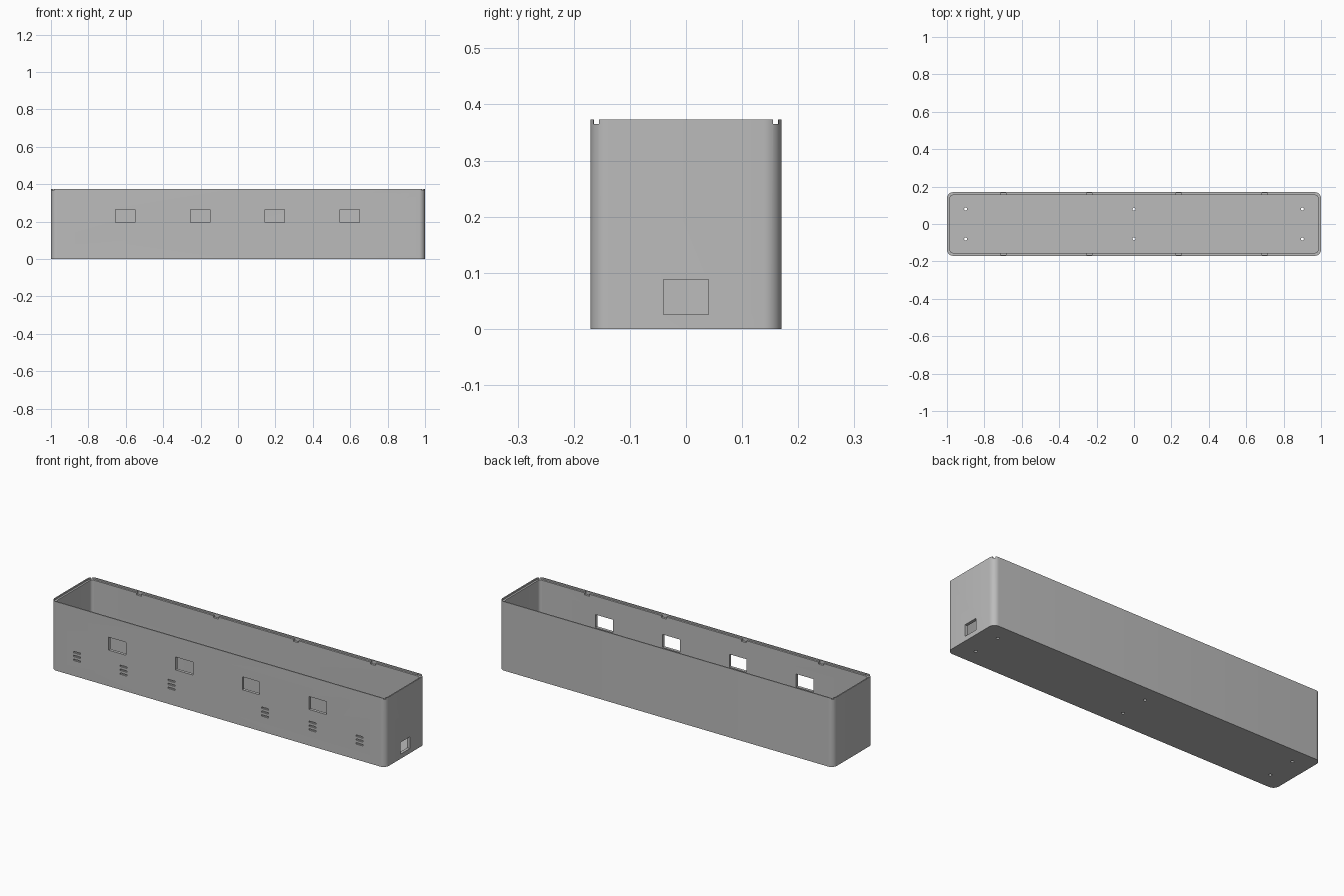
import bpy, bmesh, math
from mathutils import Matrix, Vector

if "Cube" in bpy.data.objects:
    bpy.data.objects.remove(bpy.data.objects["Cube"])

HX, HY, TOP = 1.0, 0.17, 0.373
WALL, LIP, RIM, RADIUS = 0.016, 0.006, 0.365, 0.032

grey = bpy.data.materials.new("plain grey")
grey.use_nodes = True
grey.diffuse_color = (0.5, 0.5, 0.5, 1)
grey.node_tree.nodes["Principled BSDF"].inputs["Base Color"].default_value = (0.5, 0.5, 0.5, 1)


def finish(name, bm):
    bmesh.ops.recalc_face_normals(bm, faces=bm.faces[:])
    mesh = bpy.data.meshes.new(name)
    bm.to_mesh(mesh)
    bm.free()
    mesh.materials.append(grey)
    ob = bpy.data.objects.new(name, mesh)
    bpy.context.collection.objects.link(ob)
    return ob


def rounded_prism(name, inset, z0, z1, steps=8):
    """Upright prism with a rounded rectangle outline."""
    bm = bmesh.new()
    r = RADIUS - inset
    verts = []
    for q, (sx, sy) in enumerate([(1, 1), (-1, 1), (-1, -1), (1, -1)]):
        for i in range(steps + 1):
            a = (q + i / steps) * math.pi / 2
            verts.append(bm.verts.new((sx * (HX - RADIUS) + r * math.cos(a),
                                       sy * (HY - RADIUS) + r * math.sin(a), z0)))
    face = bm.faces.new(verts)
    new = bmesh.ops.extrude_face_region(bm, geom=[face])["geom"]
    bmesh.ops.translate(bm, vec=(0, 0, z1 - z0),
                        verts=[v for v in new if isinstance(v, bmesh.types.BMVert)])
    return finish(name, bm)


def add_box(bm, centre, size):
    bmesh.ops.create_cube(bm, size=1, matrix=Matrix.Translation(Vector(centre)) @ Matrix.Diagonal((*size, 1)))


def cut(body, cutter):
    cutter.hide_render = True
    mod = body.modifiers.new("cut", 'BOOLEAN')
    mod.operation, mod.solver, mod.object = 'DIFFERENCE', 'EXACT', cutter
    bpy.context.view_layer.objects.active = body
    bpy.ops.object.modifier_apply(modifier=mod.name)
    bpy.data.objects.remove(cutter)


# Hollow tray with a stepped rim
body = rounded_prism("open_case", 0, 0, TOP)
cut(body, rounded_prism("cavity_cutter", WALL, WALL, TOP + 0.1))
cut(body, rounded_prism("rim_cutter", LIP, RIM, TOP + 0.1))

# Openings in the walls and floor
bm = bmesh.new()
for i in range(4):
    add_box(bm, (-0.603 + 0.4 * i, -HY, 0.23), (0.104, 0.08, 0.07))
add_box(bm, (HX, 0, 0.057), (0.08, 0.08, 0.063))
for x in (-0.9, 0, 0.9):
    for y in (-0.08, 0.08):
        bmesh.ops.create_cone(bm, cap_ends=True, segments=16, radius1=0.008, radius2=0.008,
                              depth=0.06, matrix=Matrix.Translation((x, y, 0.005)))
cut(body, finish("opening_cutter", bm))

# Vent slots in the front, in groups of three
bm = bmesh.new()
for x in (-0.845, -0.565, -0.28, 0.28, 0.565, 0.845):
    for row in (-1, 0, 1):
        add_box(bm, (x, -HY, 0.108 + 0.021 * row), (0.042, 0.016, 0.008))
cut(body, finish("vent_cutter", bm))

# Snap recesses along the long rims and gaps at the rim corners
bm = bmesh.new()
for side in (-1, 1):
    for x in (-0.7, -0.24, 0.24, 0.7):
        add_box(bm, (x, side * 0.158, 0.37), (0.03, 0.014, 0.032))
    for end in (-1, 1):
        add_box(bm, (end * 0.985, side * 0.160, RIM + 0.02), (0.05, 0.010, 0.04))
cut(body, finish("snap_cutter", bm))

bpy.ops.object.select_all(action='DESELECT')
body.select_set(True)
bpy.context.view_layer.objects.active = body
bpy.ops.object.shade_smooth_by_angle(angle=math.radians(30))
